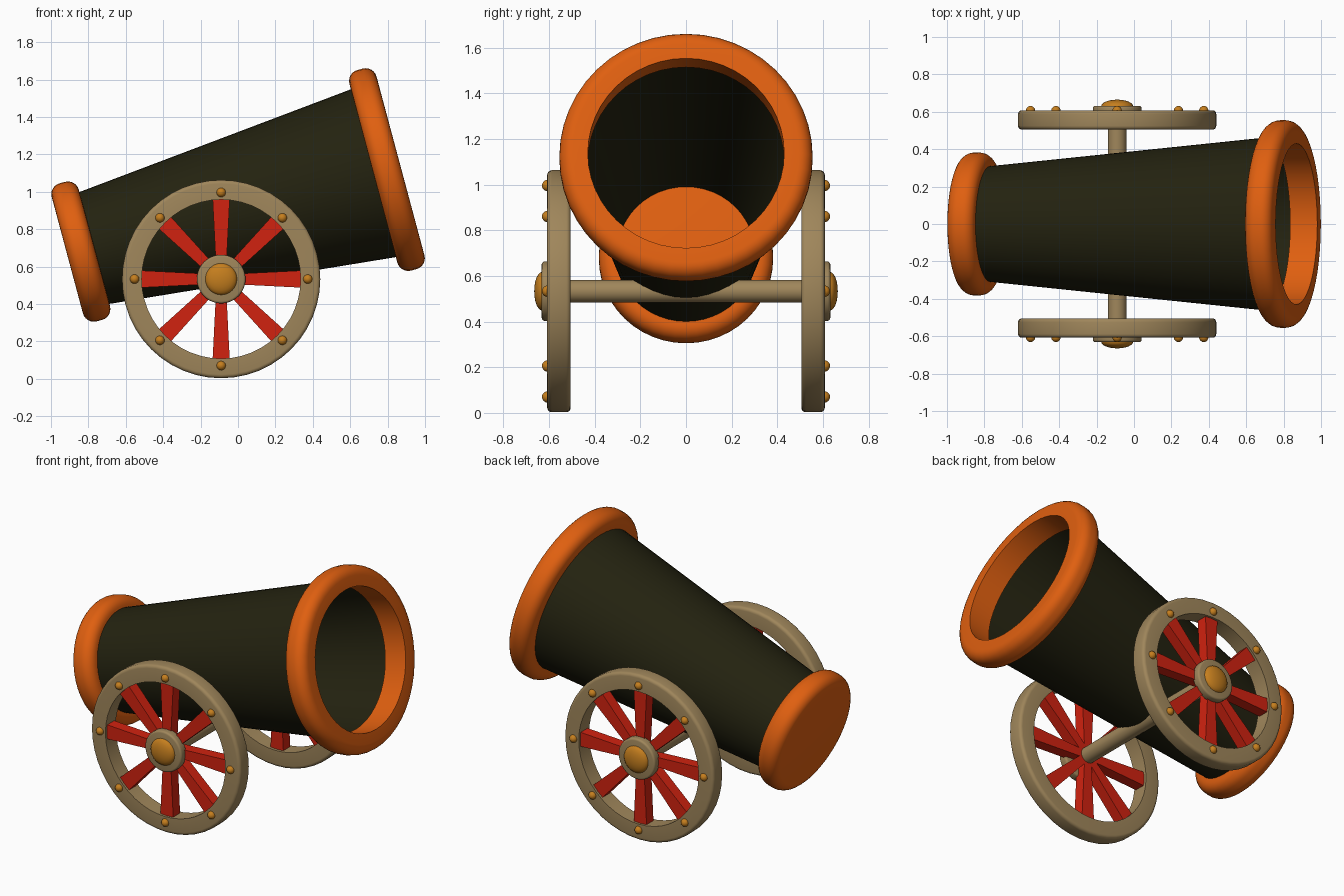
import bpy, bmesh
from math import sin, cos, pi, radians
from mathutils import Matrix, Vector

cube = bpy.data.objects.get("Cube")
if cube:
    bpy.data.objects.remove(cube, do_unlink=True)


def material(name, rgb):
    m = bpy.data.materials.new(name)
    m.use_nodes = True
    m.diffuse_color = (*rgb, 1)
    m.node_tree.nodes["Principled BSDF"].inputs["Base Color"].default_value = (*rgb, 1)
    return m


IRON = material("dark olive iron", (0.017, 0.016, 0.005))
ORANGE = material("orange trim", (0.74, 0.115, 0.005))
WOOD = material("tan wood", (0.35, 0.24, 0.105))
RED = material("red spokes", (0.64, 0.016, 0.005))
GOLD = material("gold studs", (0.56, 0.21, 0.013))


def finish(name, bm, mat, matrix):
    bmesh.ops.remove_doubles(bm, verts=bm.verts, dist=1e-5)
    bmesh.ops.recalc_face_normals(bm, faces=bm.faces)
    mesh = bpy.data.meshes.new(name)
    bm.to_mesh(mesh)
    bm.free()
    mesh.materials.append(mat)
    mesh.shade_smooth()
    mesh.set_sharp_from_angle(angle=radians(35))
    obj = bpy.data.objects.new(name, mesh)
    bpy.context.collection.objects.link(obj)
    obj.matrix_world = matrix
    return obj


def lathe(name, profile, mat, matrix, closed=False, steps=48):
    """Turn a (radius, height) profile around local z."""
    bm = bmesh.new()
    verts = [bm.verts.new((r, 0, h)) for r, h in profile]
    pairs = list(zip(verts, verts[1:]))
    if closed:
        pairs.append((verts[-1], verts[0]))
    edges = [bm.edges.new(p) for p in pairs]
    bmesh.ops.spin(bm, geom=verts + edges, cent=(0, 0, 0), axis=(0, 0, 1),
                   angle=2 * pi, steps=steps, use_merge=False)
    return finish(name, bm, mat, matrix)


def rounded(inner, outer, low, high, bevel, n=6):
    """Profile of a disc or ring with rounded outer corners."""
    arc = [i * pi / 2 / n for i in range(n + 1)]
    c = outer - bevel
    bottom = [(c + bevel * sin(a), low + bevel - bevel * cos(a)) for a in arc]
    top = [(c + bevel * cos(a), high - bevel + bevel * sin(a)) for a in arc]
    return [(inner, low)] + bottom + top + [(inner, high)]


def dome(radius, height, base, n=6):
    arc = [i * pi / 2 / n for i in range(n + 1)]
    return [(radius * cos(a), base + height * sin(a)) for a in arc]


# Barrel: open tapered tube, breech disc and muzzle ring on a tilted axis
LENGTH = 1.694
tilt = Matrix.Translation((-0.84, 0, 0.68)) @ Matrix.Rotation(radians(75), 4, 'Y')
lathe("barrel", [(0.302, 0), (0.472, LENGTH), (0.464, LENGTH), (0.294, 0)],
      IRON, tilt, closed=True)
lathe("breech_disc", rounded(0, 0.382, -0.075, 0.075, 0.06), ORANGE, tilt)
lathe("muzzle_ring", rounded(0.43, 0.555, LENGTH - 0.075, LENGTH + 0.075, 0.06),
      ORANGE, tilt, closed=True)

# Axle
HUB = Vector((-0.09, 0, 0.533))
across = Matrix.Translation(HUB) @ Matrix.Rotation(-pi / 2, 4, 'X')
lathe("axle", [(0, -0.56), (0.05, -0.56), (0.05, 0.56), (0, 0.56)], WOOD, across, steps=32)

# Wheels
for side, label in ((1, "left"), (-1, "right")):
    wheel = Matrix.Translation(HUB) @ Matrix.Rotation(-side * pi / 2, 4, 'X')
    lathe(label + "_rim", rounded(0.425, 0.53, 0.505, 0.608, 0.02, 4), WOOD, wheel, closed=True)
    lathe(label + "_hub", rounded(0, 0.13, 0.575, 0.632, 0.012, 3), WOOD, wheel)
    lathe(label + "_hub_cap", dome(0.085, 0.035, 0.63), GOLD, wheel, steps=32)

    # Spokes widen towards the rim
    bm = bmesh.new()
    for i in range(8):
        turn = Matrix.Rotation(i * pi / 4, 4, 'Z')
        for v in bmesh.ops.create_cube(bm, size=1)["verts"]:
            out = v.co.x > 0
            v.co = turn @ Vector((0.435 if out else 0.02,
                                  v.co.y * (0.092 if out else 0.05),
                                  0.558 + v.co.z * 0.07))
    finish(label + "_spokes", bm, RED, wheel)

    # Rim studs
    bm = bmesh.new()
    for i in range(8):
        spot = Matrix.Rotation(i * pi / 4, 4, 'Z') @ Matrix.Translation((0.463, 0, 0.606))
        bmesh.ops.create_uvsphere(bm, u_segments=16, v_segments=10, radius=0.025, matrix=spot)
    finish(label + "_studs", bm, GOLD, wheel)
